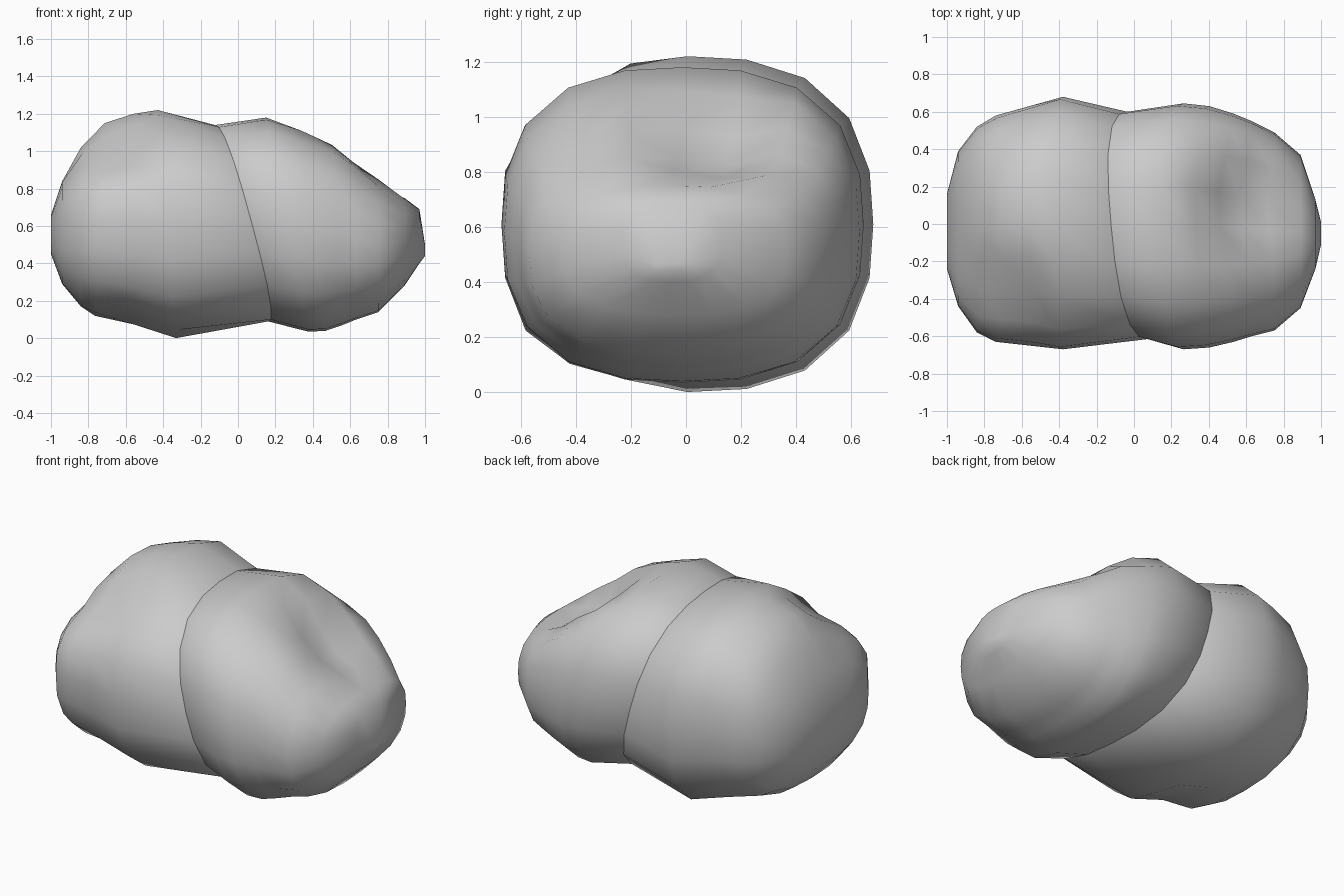
import bpy, bmesh, math
from mathutils import Vector

if "Cube" in bpy.data.objects:
    bpy.data.objects.remove(bpy.data.objects["Cube"])

SEGMENTS = 20
ROUNDNESS = 2.6


def ring(bm, x, y0, y1, z0, z1, lean=0, turn=0):
    """Squarish superellipse cross-section; lean and turn tilt its plane."""
    verts = []
    for i in range(SEGMENTS):
        a = 2 * math.pi * i / SEGMENTS
        c, s = math.cos(a), math.sin(a)
        k = (abs(c) ** ROUNDNESS + abs(s) ** ROUNDNESS) ** (-1 / ROUNDNESS)
        y = (y0 + y1) / 2 + (y1 - y0) / 2 * c * k
        z = (z0 + z1) / 2 + (z1 - z0) / 2 * s * k
        verts.append(bm.verts.new((x - lean * (z - .61) - turn * y, y, z)))
    return verts


def boulder(name, sections, dents):
    bm = bmesh.new()
    rings = [ring(bm, *s) for s in sections]
    for a, b in zip(rings, rings[1:]):
        for i in range(SEGMENTS):
            j = (i + 1) % SEGMENTS
            bm.faces.new((a[i], a[j], b[j], b[i]))
    caps = [bm.faces.new(rings[0]), bm.faces.new(rings[-1])]
    bmesh.ops.poke(bm, faces=caps)
    # press shallow hollows into the surface
    for centre, push, radius in dents:
        for v in bm.verts:
            d = (v.co - Vector(centre)).length / radius
            if d < 1:
                v.co += Vector(push) * (1 - d * d) ** 2
    bmesh.ops.recalc_face_normals(bm, faces=bm.faces)
    for f in bm.faces:
        f.smooth = True
    mesh = bpy.data.meshes.new(name)
    bm.to_mesh(mesh)
    bm.free()
    obj = bpy.data.objects.new(name, mesh)
    bpy.context.collection.objects.link(obj)
    return obj


# shared tilted section where the two boulders meet
SEAM = (.02, -.615, .60, .09, 1.14, .27, .09)

# sections: x, y min, y max, z min, z max, lean, turn
boulder("left_boulder", [
    (-1.00, -.24, .16, .45, .66),
    (-0.94, -.44, .39, .29, .84),
    (-0.84, -.58, .52, .17, 1.02),
    (-0.74, -.63, .58, .12, 1.15, -.05),
    (-0.56, -.65, .63, .065, 1.20),
    (-0.38, -.67, .68, .00, 1.22, .08),
    SEAM,
    (0.22, -.45, .44, .25, .98, .27, .09),
], [((-.62, -.40, 1.03), (.03, .07, -.12), .40),
    ((-.50, -.28, .05), (0, 0, .06), .36)])

boulder("right_boulder", [
    (-0.18, -.45, .44, .25, .98, .27, .09),
    SEAM,
    (0.265, -.67, .645, .035, 1.18, .20),
    (0.40, -.66, .63, .04, 1.12, .12),
    (0.53, -.63, .59, .07, 1.06, .05),
    (0.63, -.60, .55, .10, .97),
    (0.75, -.57, .49, .14, .86),
    (0.89, -.45, .37, .28, .75),
    (0.97, -.24, .13, .40, .69),
    (1.00, -.11, .01, .44, .50),
], [((.58, .10, .98), (-.07, 0, -.15), .40)])
